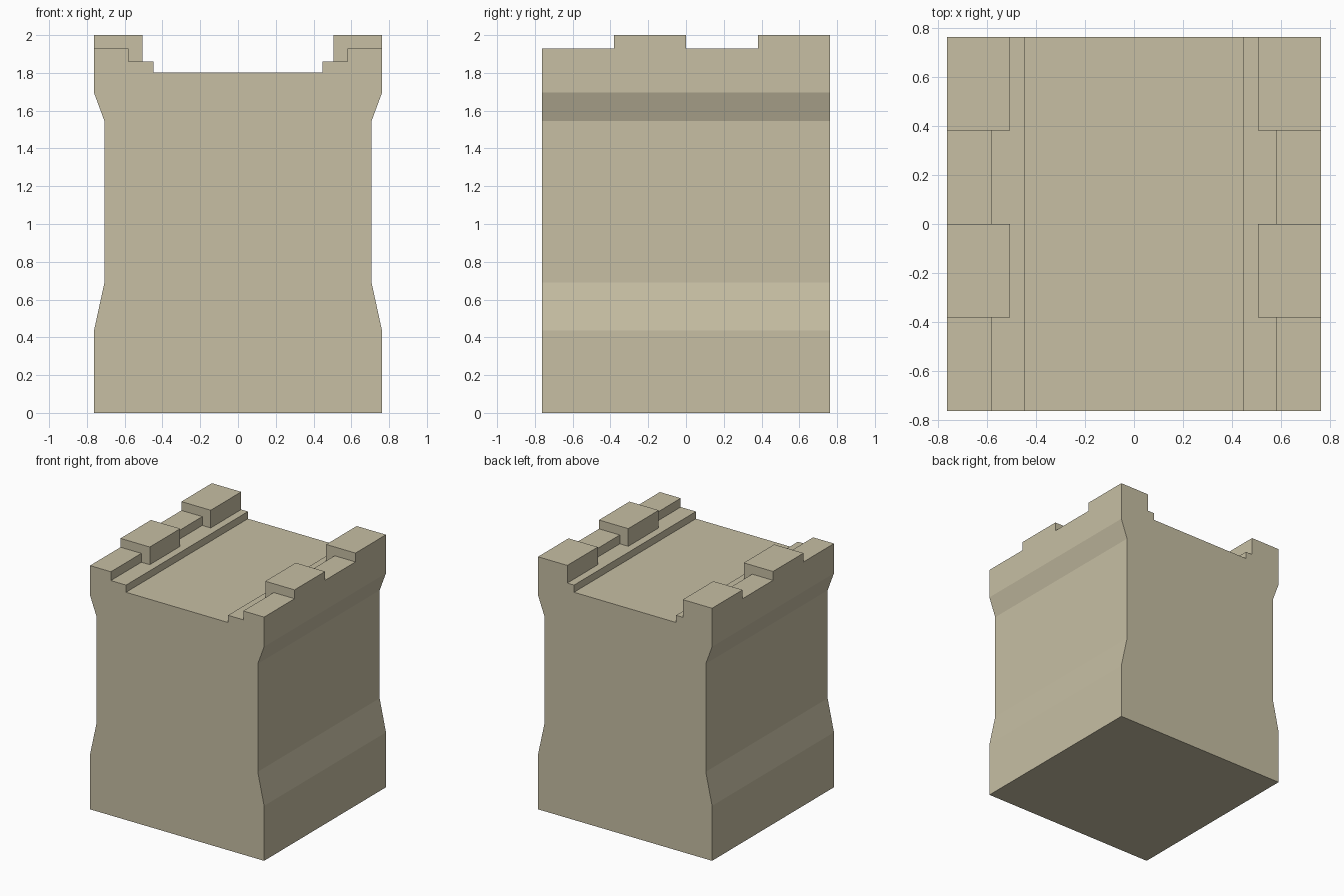
import bpy, bmesh

if "Cube" in bpy.data.objects:
    bpy.data.objects.remove(bpy.data.objects["Cube"])

HALF = 0.7625          # half width and half depth of the footprint
STEP_Z, WALL_Z, TOP_Z = 1.86, 1.93, 2.0

stone = bpy.data.materials.new("stone")
stone.diffuse_color = (0.57, 0.52, 0.37, 1)
stone.use_nodes = True
stone.node_tree.nodes["Principled BSDF"].inputs["Base Color"].default_value = stone.diffuse_color


def prism(bm, outline, y0, y1):
    """Extrude an x-z outline from y0 to y1."""
    face = bm.faces.new([bm.verts.new((x, y0, z)) for x, z in outline])
    new = bmesh.ops.extrude_face_region(bm, geom=[face])["geom"]
    verts = [v for v in new if isinstance(v, bmesh.types.BMVert)]
    bmesh.ops.translate(bm, vec=(0, y1 - y0, 0), verts=verts)


def finish(name, bm):
    bmesh.ops.recalc_face_normals(bm, faces=bm.faces)
    mesh = bpy.data.meshes.new(name)
    bm.to_mesh(mesh)
    bm.free()
    mesh.materials.append(stone)
    obj = bpy.data.objects.new(name, mesh)
    bpy.context.collection.objects.link(obj)
    return obj


# Wall body: waisted profile with low parapets, ledges and sunken walkway
right = [(HALF, 0), (HALF, 0.435), (0.707, 0.69), (0.707, 1.545), (HALF, 1.695),
         (HALF, WALL_Z), (0.58, WALL_Z), (0.58, STEP_Z), (0.447, STEP_Z), (0.447, 1.803)]
bm = bmesh.new()
prism(bm, right + [(-x, z) for x, z in reversed(right)], -HALF, HALF)
wall = finish("castle_wall", bm)

# Merlons: two on each parapet, overhanging inward onto the ledge
bm = bmesh.new()
for side in (-1, 1):
    for y0, y1 in ((-HALF / 2, 0), (HALF / 2, HALF)):
        a, b = side * 0.506, side * HALF
        prism(bm, [(a, STEP_Z), (b, STEP_Z), (b, TOP_Z), (a, TOP_Z)], y0, y1)
merlons = finish("merlons", bm)

# Fuse the merlons into the wall
union = wall.modifiers.new("join_merlons", "BOOLEAN")
union.operation = "UNION"
union.solver = "EXACT"
union.object = merlons
bpy.context.view_layer.objects.active = wall
bpy.ops.object.modifier_apply(modifier=union.name)
bpy.data.objects.remove(merlons)
